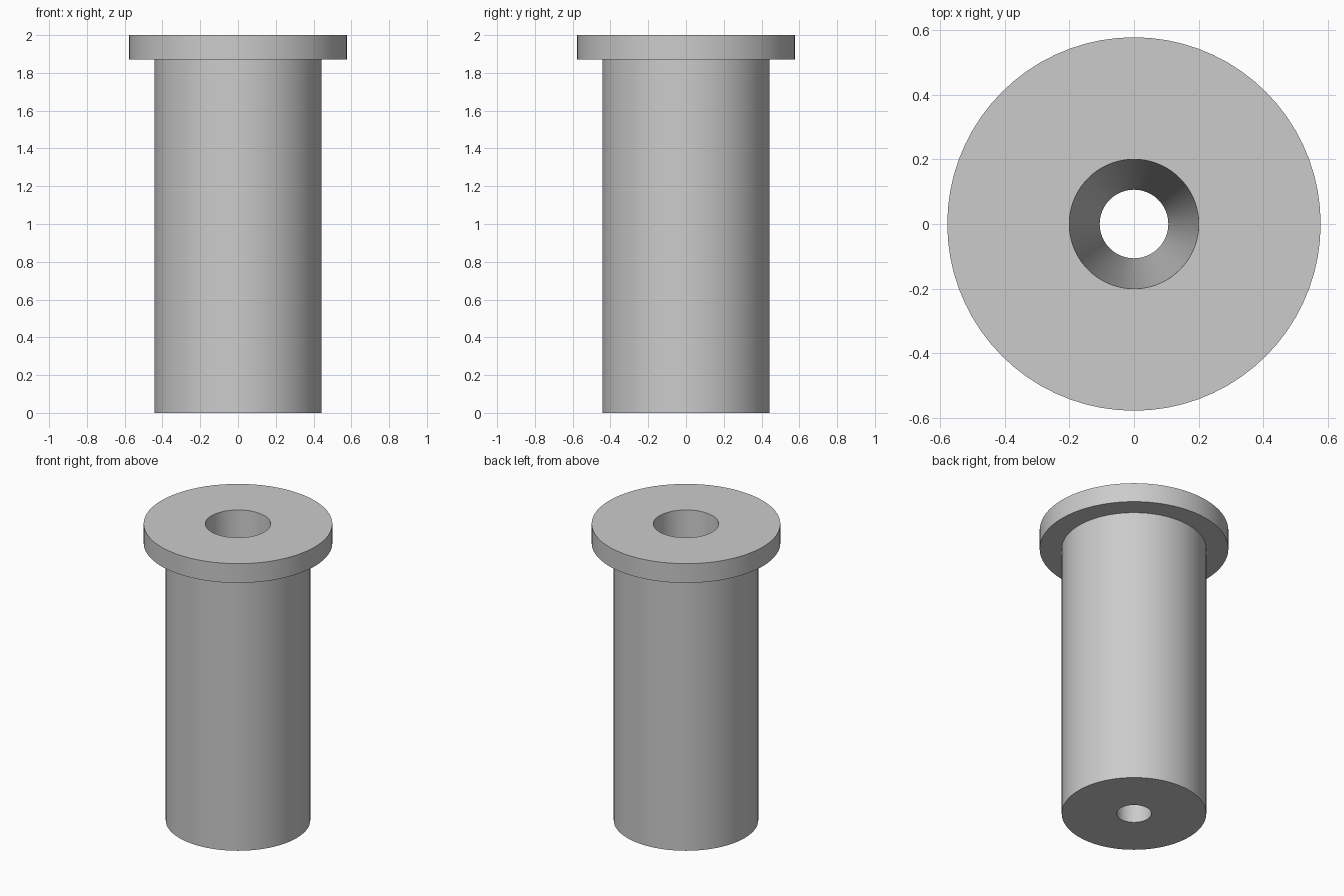
import bpy
import bmesh
import math

SEGMENTS = 72

cube = bpy.data.objects.get("Cube")
if cube:
    bpy.data.objects.remove(cube, do_unlink=True)

# One plain grey for the whole part
grey = bpy.data.materials.new("plain_grey")
grey.use_nodes = True
colour = (0.6, 0.6, 0.6, 1.0)
grey.diffuse_color = colour
grey.node_tree.nodes["Principled BSDF"].inputs["Base Color"].default_value = colour


def lathe(name, profile, material):
    """Revolve a closed (radius, height) profile around the z axis."""
    bm = bmesh.new()
    verts = [bm.verts.new((r, 0, z)) for r, z in profile]
    edges = [bm.edges.new((v, verts[(i + 1) % len(verts)]))
             for i, v in enumerate(verts)]
    bmesh.ops.spin(bm, geom=verts + edges, cent=(0, 0, 0), axis=(0, 0, 1),
                   angle=math.tau, steps=SEGMENTS, use_merge=True)
    bmesh.ops.remove_doubles(bm, verts=bm.verts, dist=0.0001)
    bmesh.ops.recalc_face_normals(bm, faces=bm.faces)
    mesh = bpy.data.meshes.new(name)
    bm.to_mesh(mesh)
    bm.free()
    mesh.materials.append(material)
    obj = bpy.data.objects.new(name, mesh)
    bpy.context.collection.objects.link(obj)
    bpy.ops.object.select_all(action="DESELECT")
    obj.select_set(True)
    bpy.context.view_layer.objects.active = obj
    bpy.ops.object.shade_smooth_by_angle(angle=math.radians(30))
    return obj


# Flanged sleeve with a bore that widens toward the top
lathe("flanged_sleeve", [
    (0.106, 0), (0.442, 0),            # underside
    (0.442, 1.87), (0.577, 1.87),      # body wall and flange shoulder
    (0.577, 2), (0.2, 2),              # flange rim and top, back down the bore
], grey)
